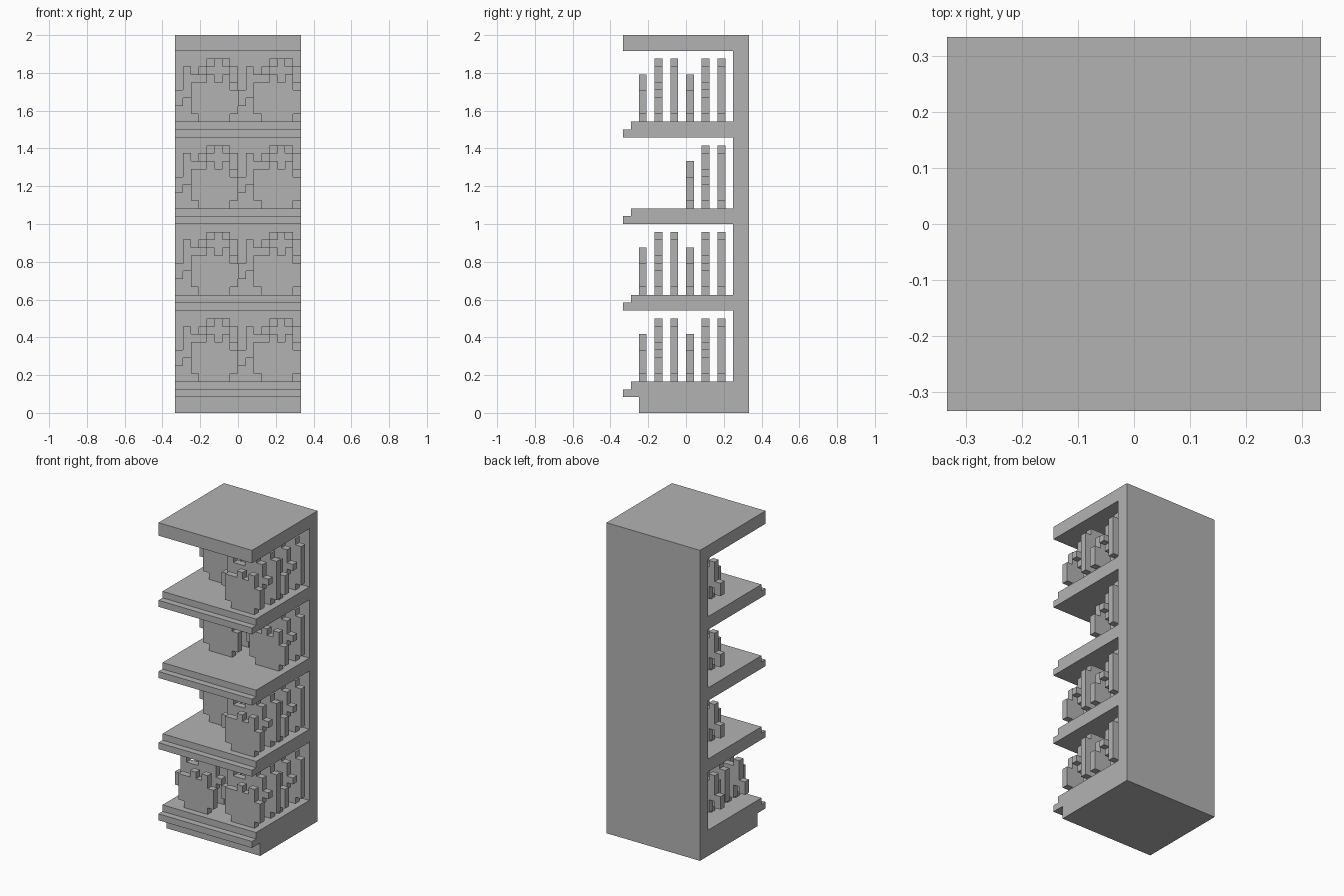
import bpy
import bmesh

U = 2 / 48  # one block unit

cube = bpy.data.objects.get("Cube")
if cube:
    bpy.data.objects.remove(cube, do_unlink=True)

grey = bpy.data.materials.new("plain_grey")
grey.use_nodes = True
grey.diffuse_color = (0.45, 0.45, 0.45, 1)
grey.node_tree.nodes["Principled BSDF"].inputs["Base Color"].default_value = (0.45, 0.45, 0.45, 1)


def finish(name, bm):
    """Clean up the mesh and link it as a named object."""
    bmesh.ops.remove_doubles(bm, verts=bm.verts, dist=U / 100)
    bmesh.ops.recalc_face_normals(bm, faces=bm.faces)
    mesh = bpy.data.meshes.new(name)
    bm.to_mesh(mesh)
    bm.free()
    mesh.materials.append(grey)
    obj = bpy.data.objects.new(name, mesh)
    bpy.context.collection.objects.link(obj)
    return obj


def point(bm, x, y, z):
    return bm.verts.new(((x - 8) * U, (y - 8) * U, z * U))


# Frame: side profile with back wall, top board and lipped shelves
profile = [(16, 0), (16, 48), (0, 48), (0, 46), (14, 46)]
for b in (35, 24, 13):
    profile += [(14, b + 2), (1, b + 2), (1, b + 1), (0, b + 1), (0, b), (14, b)]
profile += [(14, 4), (1, 4), (1, 3), (0, 3), (0, 2), (2, 2), (2, 0)]

bm = bmesh.new()
left = [point(bm, 0, y, z) for y, z in profile]
right = [point(bm, 16, y, z) for y, z in profile]
bm.faces.new(left)
bm.faces.new(right)
for i in range(len(left)):
    bm.faces.new((left[i - 1], left[i], right[i], right[i - 1]))
finish("shelf_frame", bm)

# Packet outlines, top row first, one character per block
FRONT = ["....#.#.",
         "..#####.",
         "..######",
         "..######",
         "..######",
         "...####."]
TILTED = [".....#..",
          ".#..###.",
          ".######.",
          ".#######",
          "#######.",
          "#.####..",
          "..####..",
          "...##..."]
REAR = ["....###.",
        "...#####",
        "..######",
        "..######",
        "..######",
        "..######",
        "..######",
        "...####."]


def packet(name, rows, x0, y0, z0):
    """One-block-thick stepped plate with only its outer faces."""
    cells = {(c, r) for r, row in enumerate(reversed(rows))
             for c, mark in enumerate(row) if mark == "#"}
    bm = bmesh.new()
    for c, r in cells:
        corners = [(c, r), (c + 1, r), (c + 1, r + 1), (c, r + 1)]
        neighbours = [(c, r - 1), (c + 1, r), (c, r + 1), (c - 1, r)]
        for d in (0, 1):
            bm.faces.new([point(bm, x0 + x, y0 + d, z0 + z) for x, z in corners])
        for i, near in enumerate(neighbours):
            if near not in cells:
                (xa, za), (xb, zb) = corners[i], corners[(i + 1) % 4]
                bm.faces.new([point(bm, x0 + x, y0 + d, z0 + z)
                              for x, z, d in ((xa, za, 0), (xb, zb, 0), (xb, zb, 1), (xa, za, 1))])
    finish(name, bm)


# Packets: three per group; some front groups are empty
front_stock = {4: (0, 8), 15: (8,), 26: (), 37: (8,)}
for level, (floor, stocked) in enumerate(front_stock.items(), 1):
    for x0 in (0, 8):
        side = "right" if x0 == 0 else "left"
        for place, start in (("front", 2), ("back", 8)):
            if place == "front" and x0 not in stocked:
                continue
            for i, (kind, rows) in enumerate((("upright", FRONT), ("tilted", TILTED), ("tall", REAR))):
                packet(f"{kind}_packet_{place}_{side}_{level}", rows, x0, start + 2 * i, floor)
